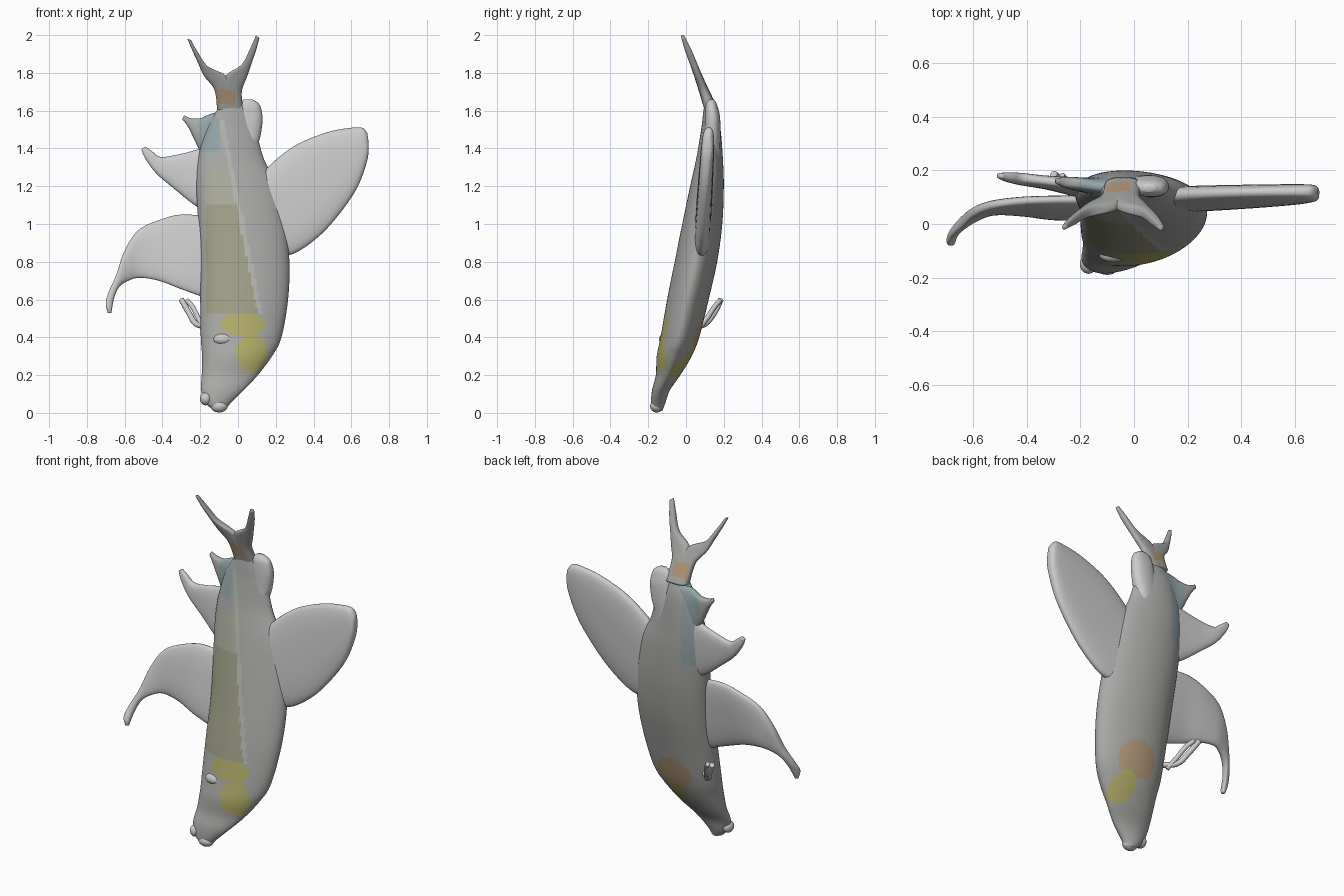
import bpy, bmesh, math
from mathutils import Vector


def material(name, rgb):
    m = bpy.data.materials.new(name)
    m.diffuse_color = (*rgb, 1)
    return m


GREY = material("grey", (0.40, 0.40, 0.39))
OLIVE = material("olive", (0.35, 0.35, 0.25))
FADED = material("faded_olive", (0.41, 0.41, 0.34))
YELLOW = material("yellow", (0.46, 0.43, 0.15))
ORANGE = material("orange", (0.47, 0.33, 0.20))
TEAL = material("teal", (0.30, 0.38, 0.40))
PALE = material("pale", (0.47, 0.47, 0.44))
PALETTE = [GREY, OLIVE, FADED, YELLOW, ORANGE, TEAL, PALE]


def catmull(rows, steps):
    """Smoothly interpolate rows of section values."""
    out = []
    for i in range(len(rows) - 1):
        p0, p1 = rows[max(i - 1, 0)], rows[i]
        p2, p3 = rows[i + 1], rows[min(i + 2, len(rows) - 1)]
        for s in range(steps):
            t = s / steps
            out.append([0.5 * (2 * b + (c - a) * t + (2 * a - 5 * b + 4 * c - d) * t * t
                               + (3 * b - a - 3 * c + d) * t ** 3)
                        for a, b, c, d in zip(p0, p1, p2, p3)])
    return out + [list(rows[-1])]


def finish(ob):
    for p in ob.data.polygons:
        p.use_smooth = True
    return ob


def loft(name, rows, power=2.6, steps=8, sides=40, skew=0.0, paint=None):
    """Skin superellipse sections given as (x1, z1, x2, z2, y1, y2, thickness)."""
    bm = bmesh.new()
    rings = []
    for x1, z1, x2, z2, y1, y2, th in catmull(rows, steps):
        a, b = Vector((x1, y1, z1)), Vector((x2, y2, z2))
        ring = []
        for k in range(sides):
            ang = 2 * math.pi * k / sides
            c, s = math.cos(ang), math.sin(ang)
            u = math.copysign(abs(c) ** (2 / power), c)
            v = math.copysign(abs(s) ** (2 / power), s)
            u -= skew * (1 - u * u)
            co = (a + b) / 2 + (b - a) / 2 * u + Vector((0, th / 2 * v, 0))
            ring.append(bm.verts.new(co))
        rings.append(ring)
    for r, q in zip(rings, rings[1:]):
        for k in range(sides):
            bm.faces.new((r[k - 1], r[k], q[k], q[k - 1]))
    bm.faces.new(rings[0])
    bm.faces.new(rings[-1])
    bmesh.ops.recalc_face_normals(bm, faces=bm.faces)
    me = bpy.data.meshes.new(name)
    if paint:
        for m in PALETTE:
            me.materials.append(m)
        for f in bm.faces:
            f.material_index = PALETTE.index(paint(f.calc_center_median(), f.normal))
    bm.to_mesh(me)
    bm.free()
    ob = bpy.data.objects.new(name, me)
    bpy.context.collection.objects.link(ob)
    return finish(ob)


def tube(name, pts, radius):
    cu = bpy.data.curves.new(name, 'CURVE')
    cu.dimensions = '3D'
    cu.bevel_depth = radius
    cu.bevel_resolution = 4
    cu.use_fill_caps = True
    sp = cu.splines.new('BEZIER')
    sp.bezier_points.add(len(pts) - 1)
    for bp, p in zip(sp.bezier_points, pts):
        bp.co = p
        bp.handle_left_type = bp.handle_right_type = 'AUTO'
    ob = bpy.data.objects.new(name, cu)
    bpy.context.collection.objects.link(ob)
    return ob


def ball(name, loc, scale):
    bpy.ops.mesh.primitive_uv_sphere_add(segments=24, ring_count=14, radius=1, location=loc)
    ob = bpy.context.object
    ob.name = name
    ob.scale = scale
    return finish(ob)


# Body: (z, left x, right x, front y, back y)
BODY = [(0.01, -0.12, -0.07, -0.175, -0.125), (0.05, -0.17, -0.04, -0.185, -0.11),
        (0.12, -0.195, 0.03, -0.18, -0.085), (0.2, -0.192, 0.105, -0.16, -0.03),
        (0.3, -0.19, 0.18, -0.155, 0.03), (0.4, -0.197, 0.23, -0.135, 0.07),
        (0.6, -0.2, 0.265, -0.1, 0.12), (0.8, -0.2, 0.272, -0.06, 0.165),
        (1.0, -0.21, 0.252, -0.02, 0.192), (1.2, -0.22, 0.205, 0.022, 0.2),
        (1.35, -0.21, 0.135, 0.055, 0.195), (1.5, -0.17, 0.095, 0.08, 0.183),
        (1.58, -0.125, 0.065, 0.09, 0.165), (1.65, -0.085, 0.015, 0.1, 0.135)]


def body_paint(c, n):
    edge = 0.13 - 0.20 * (c.z - 0.52)
    if n.y < 0:
        if math.hypot((c.x - 0.07) / 0.085, (c.z - 0.32) / 0.1) < 1:
            return YELLOW
        if math.hypot((c.x - 0.025) / 0.12, (c.z - 0.47) / 0.06) < 1:
            return YELLOW
        if 0.53 < c.z < 1.3 and -0.17 < c.x < edge - 0.025:
            return OLIVE if c.z < 1.1 else FADED
        if 0.53 < c.z < 1.55 and edge - 0.025 < c.x < edge:
            return PALE
    else:
        if math.hypot((c.x - 0.07) / 0.07, (c.z - 0.27) / 0.08) < 1:
            return YELLOW
        if math.hypot((c.x - 0.03) / 0.12, (c.z - 0.42) / 0.1) < 1:
            return ORANGE
    if 1.38 < c.z < 1.56 and c.x < -0.1 or n.y > 0 and 1.15 < c.z < 1.56 and c.x < -0.1:
        return TEAL
    return GREY


loft("body", [(l, z, r, z, (f + b) / 2, (f + b) / 2, b - f) for z, l, r, f, b in BODY],
     power=1.95, steps=14, sides=96, skew=0.12, paint=body_paint)

# Large rounded fin on the right
PADDLE = [(0.2, 0.82, 0.08, 1.22, 0.09), (0.31, 0.85, 0.2, 1.34, 0.085),
          (0.44, 0.945, 0.32, 1.425, 0.08), (0.55, 1.07, 0.47, 1.485, 0.075),
          (0.635, 1.2, 0.58, 1.507, 0.07), (0.685, 1.34, 0.655, 1.51, 0.06),
          (0.692, 1.43, 0.685, 1.48, 0.03)]
loft("right_fin", [(a, b, c, d, 0.03 + 0.06 * b, 0.03 + 0.06 * d, t)
                   for a, b, c, d, t in PADDLE])

# Curved, drooping fin on the left
loft("left_fin", [(-0.15, 1.04, -0.15, 0.6, 0.09, 0.03, 0.065),
                  (-0.3, 1.05, -0.3, 0.655, 0.09, 0.03, 0.06),
                  (-0.42, 1.02, -0.42, 0.7, 0.085, 0.045, 0.055),
                  (-0.53, 0.965, -0.52, 0.715, 0.07, 0.05, 0.05),
                  (-0.6, 0.86, -0.58, 0.7, 0.045, 0.03, 0.05),
                  (-0.645, 0.73, -0.63, 0.665, 0.01, 0.0, 0.05),
                  (-0.685, 0.64, -0.655, 0.61, -0.03, -0.03, 0.04),
                  (-0.7, 0.58, -0.667, 0.55, -0.06, -0.06, 0.04),
                  (-0.69, 0.53, -0.67, 0.53, -0.065, -0.065, 0.02)])

# Two pointed fins on the upper left edge
loft("pointed_fin", [(-0.15, 1.42, -0.15, 1.06, 0.14, 0.12, 0.08),
                     (-0.23, 1.39, -0.23, 1.1, 0.15, 0.13, 0.065),
                     (-0.33, 1.365, -0.33, 1.18, 0.16, 0.15, 0.05),
                     (-0.41, 1.355, -0.43, 1.265, 0.17, 0.165, 0.045),
                     (-0.455, 1.385, -0.49, 1.345, 0.175, 0.175, 0.035),
                     (-0.49, 1.41, -0.512, 1.395, 0.18, 0.18, 0.02)])
loft("small_fin", [(-0.07, 1.6, -0.12, 1.33, 0.135, 0.14, 0.08),
                   (-0.14, 1.585, -0.19, 1.37, 0.14, 0.145, 0.06),
                   (-0.2, 1.56, -0.235, 1.455, 0.15, 0.15, 0.05),
                   (-0.25, 1.56, -0.265, 1.515, 0.155, 0.155, 0.04),
                   (-0.285, 1.575, -0.295, 1.555, 0.16, 0.16, 0.02)],
     paint=lambda c, n: TEAL if c.x > -0.21 else GREY)

# Rounded lobe beside the tail root
loft("tail_root_lobe", [(-0.02, 1.28, 0.11, 1.3, 0.13, 0.13, 0.09),
                        (-0.02, 1.4, 0.1, 1.39, 0.135, 0.135, 0.09),
                        (-0.02, 1.48, 0.12, 1.47, 0.14, 0.14, 0.085),
                        (-0.01, 1.57, 0.13, 1.56, 0.14, 0.14, 0.08),
                        (0.0, 1.63, 0.115, 1.63, 0.135, 0.135, 0.06),
                        (0.03, 1.658, 0.08, 1.658, 0.135, 0.135, 0.03)], power=2.3)

# Forked tail, two lobes sharing one root
LOBES = {"tail_lobe_right": [(-0.1, 1.6, 0.03, 1.6, 0.075), (-0.1, 1.71, 0.02, 1.7, 0.055),
                             (-0.06, 1.79, 0.05, 1.785, 0.045), (0.02, 1.845, 0.072, 1.85, 0.04),
                             (0.065, 1.93, 0.096, 1.92, 0.035), (0.095, 1.998, 0.113, 1.985, 0.02)],
         "tail_lobe_left": [(-0.11, 1.6, 0.0, 1.6, 0.075), (-0.125, 1.71, -0.02, 1.72, 0.055),
                            (-0.18, 1.785, -0.07, 1.79, 0.045), (-0.215, 1.86, -0.16, 1.835, 0.04),
                            (-0.247, 1.93, -0.213, 1.91, 0.035), (-0.268, 1.98, -0.25, 1.975, 0.02)]}
for name, rows in LOBES.items():
    loft(name, [(a, b, c, d, 0.125 - 0.39 * (b - 1.63), 0.125 - 0.39 * (d - 1.63), t)
                for a, b, c, d, t in rows],
         paint=lambda c, n: ORANGE if 1.63 < c.z < 1.71 and abs(c.x + 0.06) < 0.045 else GREY)

# Small forked feeler behind the head
tube("feeler_long", [(-0.16, 0.05, 0.46), (-0.22, 0.1, 0.47), (-0.26, 0.15, 0.53), (-0.3, 0.185, 0.6)], 0.015)
tube("feeler_short", [(-0.18, 0.06, 0.44), (-0.21, 0.11, 0.5), (-0.24, 0.15, 0.56), (-0.27, 0.18, 0.595)], 0.013)

# Mouth and eye
ball("mouth_corner", (-0.17, -0.15, 0.075), (0.032, 0.036, 0.035))
ball("lip", (-0.1, -0.155, 0.036), (0.045, 0.035, 0.034))
ball("eye", (-0.08, -0.115, 0.39), (0.05, 0.028, 0.03))
